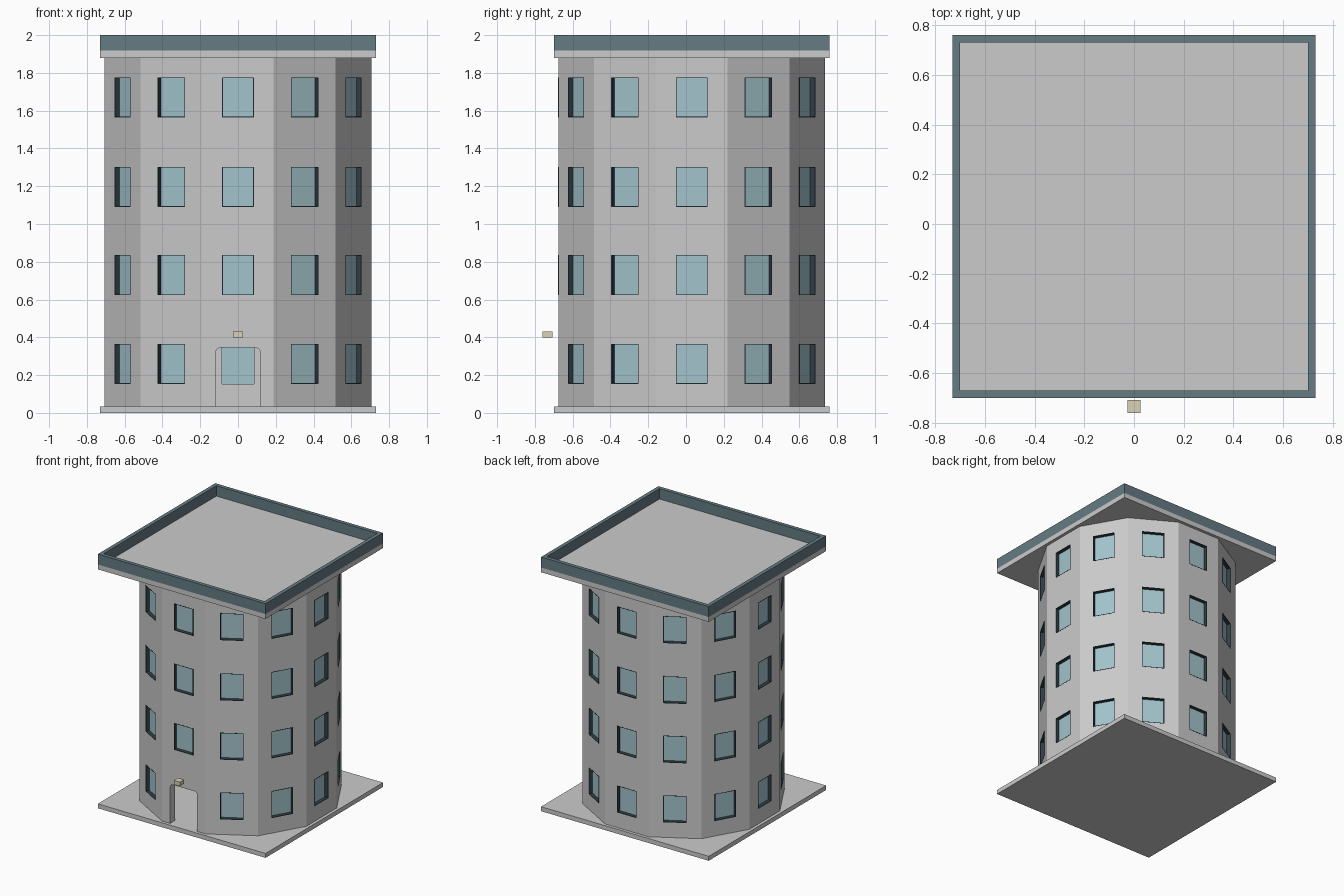
import bpy, bmesh, math
from mathutils import Matrix, Vector

if "Cube" in bpy.data.objects:
    bpy.data.objects.remove(bpy.data.objects["Cube"])

CY = 0.03            # tower centre in y
SIDES = 12
APO = 0.706          # outer distance from centre to wall face
THICK = 0.06
WIN_Z = (0.26, 0.73, 1.197, 1.67)
HW, HH = 0.084, 0.106


def material(name, rgb):
    m = bpy.data.materials.new(name)
    m.diffuse_color = (*rgb, 1)
    m.use_nodes = True
    m.node_tree.nodes["Principled BSDF"].inputs["Base Color"].default_value = m.diffuse_color
    return m


GLASS = material("glass", (0.36, 0.55, 0.60))
DARK = material("dark_trim", (0.03, 0.05, 0.06))
SLATE = material("slate", (0.13, 0.20, 0.23))
CREAM = material("cream", (0.70, 0.65, 0.48))


def finish(name, bm, mat=None):
    bmesh.ops.recalc_face_normals(bm, faces=bm.faces)
    me = bpy.data.meshes.new(name)
    bm.to_mesh(me)
    bm.free()
    ob = bpy.data.objects.new(name, me)
    bpy.context.collection.objects.link(ob)
    if mat:
        me.materials.append(mat)
    return ob


def box(bm, lo, hi, m=Matrix.Identity(4)):
    lo, hi = Vector(lo), Vector(hi)
    size = hi - lo
    bmesh.ops.create_cube(bm, size=1, matrix=m @ Matrix.Translation((lo + hi) / 2) @ Matrix.Diagonal((*size, 1)))


def ring(bm, outer, inner, offset):
    # closed tube between two matching loops, extruded by offset
    n = len(outer)
    off = Vector(offset)
    loops = [[bm.verts.new(p) for p in pts] for pts in (
        outer, [Vector(p) + off for p in outer], [Vector(p) + off for p in inner], inner)]
    for a, b in zip(loops, loops[1:] + loops[:1]):
        for i in range(n):
            j = (i + 1) % n
            bm.faces.new((a[i], a[j], b[j], b[i]))


def rect(cx, cy, hx, hy):
    return [(cx - hx, cy - hy), (cx + hx, cy - hy), (cx + hx, cy + hy), (cx - hx, cy + hy)]


def polygon(apothem, z):
    r = apothem / math.cos(math.pi / SIDES)
    return [(r * math.cos(a), CY + r * math.sin(a), z)
            for a in (math.tau * (i + 0.5) / SIDES for i in range(SIDES))]


# hollow twelve-sided wall
bm = bmesh.new()
ring(bm, polygon(APO, 0.035), polygon(APO - THICK, 0.035), (0, 0, 1.847))
walls = finish("tower_walls", bm)

# windows: openings, glass and dark frames on every face, door on the front
cut, glass, frame = bmesh.new(), bmesh.new(), bmesh.new()
for k in range(SIDES):
    m = Matrix.Translation((0, CY, 0)) @ Matrix.Rotation(math.tau * k / SIDES, 4, 'Z')
    for s, z in enumerate(WIN_Z):
        if k == 0 and s == 0:
            continue
        box(cut, (-HW, -APO - 0.05, z - HH), (HW, -APO + THICK + 0.03, z + HH), m)
        box(glass, (-HW, -APO + 0.028, z - HH), (HW, -APO + 0.036, z + HH), m)
        o = [m @ Vector((x, -APO - 0.001, y)) for x, y in rect(0, z, HW, HH)]
        i = [m @ Vector((x, -APO - 0.001, y)) for x, y in rect(0, z, HW - 0.004, HH - 0.004)]
        ring(frame, o, i, m.to_3x3() @ Vector((0, 0.03, 0)))

# doorway cutter with rounded upper corners
pts = [(-0.118, 0.0), (0.118, 0.0)]
for cx, a0 in ((0.093, 0), (-0.093, 90)):
    pts += [(cx + 0.025 * math.cos(math.radians(a0 + t)),
             0.32 + 0.025 * math.sin(math.radians(a0 + t))) for t in (0, 30, 60, 90)]
f = cut.faces.new([cut.verts.new((x, CY - APO - 0.05, z)) for x, z in pts])
ext = bmesh.ops.extrude_face_region(cut, geom=[f], use_keep_orig=True)
bmesh.ops.translate(cut, vec=(0, THICK + 0.08, 0),
                    verts=[v for v in ext["geom"] if isinstance(v, bmesh.types.BMVert)])
cutter = finish("opening_cutter", cut)
cutter.hide_render = True
finish("window_glass", glass, GLASS)
finish("window_frames", frame, DARK)

mod = walls.modifiers.new("openings", 'BOOLEAN')
mod.operation = 'DIFFERENCE'
mod.solver = 'EXACT'
mod.object = cutter
bpy.context.view_layer.objects.active = walls
bpy.ops.object.modifier_apply(modifier=mod.name)
bpy.data.objects.remove(cutter)

# square base, roof slab and door lamp
for name, lo, hi, mat in (
        ("base_slab", (-0.73, -0.70, 0), (0.73, 0.76, 0.035), None),
        ("roof_slab", (-0.73, -0.70, 1.88), (0.73, 0.76, 1.918), None),
        ("door_lamp", (-0.026, -0.76, 0.398), (0.026, -0.708, 0.43), CREAM)):
    bm = bmesh.new()
    box(bm, lo, hi)
    finish(name, bm, mat)

# parapet around the roof
bm = bmesh.new()
ring(bm, [(x, y, 1.918) for x, y in rect(0, CY, 0.73, 0.73)],
     [(x, y, 1.918) for x, y in rect(0, CY, 0.70, 0.70)], (0, 0, 0.082))
finish("roof_parapet", bm, SLATE)
